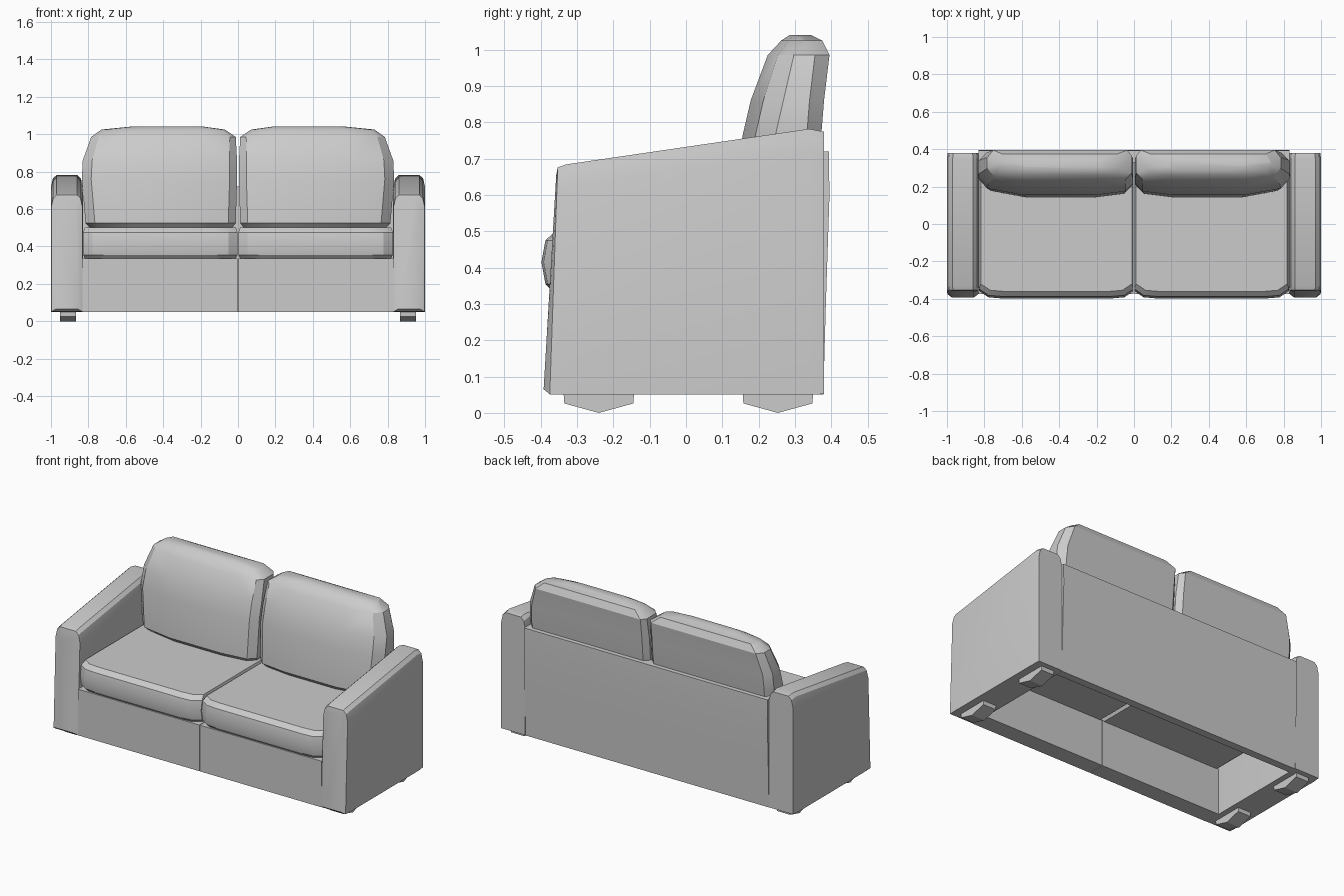
import bpy, bmesh, math

cube = bpy.data.objects.get("Cube")
if cube:
    bpy.data.objects.remove(cube, do_unlink=True)

fabric = bpy.data.materials.new("grey fabric")
fabric.use_nodes = True
grey = (0.6, 0.6, 0.6, 1)
fabric.diffuse_color = grey
fabric.node_tree.nodes["Principled BSDF"].inputs["Base Color"].default_value = grey


def loft(name, rings, angle=25):
    """Skin a list of equal-length point rings and cap both ends."""
    bm = bmesh.new()
    rows = [[bm.verts.new(p) for p in ring] for ring in rings]
    n = len(rows[0])
    for a, b in zip(rows, rows[1:]):
        for i in range(n):
            j = (i + 1) % n
            bm.faces.new((a[i], a[j], b[j], b[i]))
    bm.faces.new(rows[0])
    bm.faces.new(rows[-1])
    bmesh.ops.recalc_face_normals(bm, faces=bm.faces)
    mesh = bpy.data.meshes.new(name)
    bm.to_mesh(mesh)
    bm.free()
    mesh.materials.append(fabric)
    obj = bpy.data.objects.new(name, mesh)
    bpy.context.collection.objects.link(obj)
    bpy.ops.object.select_all(action='DESELECT')
    obj.select_set(True)
    bpy.context.view_layer.objects.active = obj
    bpy.ops.object.shade_smooth_by_angle(angle=math.radians(angle))
    return obj


def extrude_x(name, profile, x0, x1):
    """Sweep a (y, z) profile sideways."""
    return loft(name, [[(x, y, z) for y, z in profile] for x in (x0, x1)])


def arm_section(s, y, lean, top, inset):
    """Upright arm cross-section with a rounded top."""
    half, low = 0.085 - inset, 0.05 + inset * 0.6
    right = [(half, low), (half, top - 0.07), (half - 0.01, top - 0.025),
             (half - 0.03, top - 0.006)]
    pts = right + [(-x, z) for x, z in reversed(right)]
    return [(s * (0.915 + x), y + lean * (z - low) / (top - low), z) for x, z in pts]


def back_ring(s, z, x0, x1, yf, yb, k):
    """Plan of a back cushion: bowed front, softened corners scaled by k."""
    pts = [(x0, yb - 0.03), (x0, yf + 0.06 * k), (x0 + 0.04 * k, yf + 0.02 * k),
           (x0 + 0.2 * k, yf), (x1 - 0.24 * k, yf), (x1 - 0.05 * k, yf + 0.035 * k),
           (x1, yf + 0.09 * k), (x1, yb - 0.04), (x1 - 0.04 * k, yb), (x0 + 0.03 * k, yb)]
    return [(s * x, y, z) for x, y in pts]


def seat_ring(s, z, inset, front):
    """Plan of a seat cushion with clipped front corners."""
    x0, x1 = 0.002 + inset * 0.3, 0.828 - inset * 0.3
    pts = [(x0, 0.33), (x0, front + 0.04), (x0 + 0.05, front + 0.006),
           (x0 + 0.12, front), (x1 - 0.12, front), (x1 - 0.05, front + 0.006),
           (x1, front + 0.04), (x1, 0.33)]
    return [(s * x, y, z) for x, y in pts]


for s, side in ((1, "left"), (-1, "right")):
    # Sloping arm with a padded front
    loft(side + "_arm", [
        arm_section(s, -0.392, 0.035, 0.66, 0.025),
        arm_section(s, -0.375, 0.022, 0.682, 0.002),
        arm_section(s, -0.345, 0.015, 0.69, 0),
        arm_section(s, 0.34, 0, 0.788, 0),
        arm_section(s, 0.38, 0, 0.78, 0.003)], 30)

    # Seat cushion
    loft(side + "_seat_cushion", [
        seat_ring(s, 0.332, 0.04, -0.365), seat_ring(s, 0.355, 0, -0.387),
        seat_ring(s, 0.415, 0, -0.398), seat_ring(s, 0.475, 0, -0.387),
        seat_ring(s, 0.5, 0.03, -0.36)])

    # Back cushion
    loft(side + "_back_cushion", [
        back_ring(s, 0.5, 0.03, 0.79, 0.165, 0.33, 1),
        back_ring(s, 0.525, 0.012, 0.815, 0.142, 0.335, 1),
        back_ring(s, 0.76, 0.005, 0.835, 0.155, 0.372, 1),
        back_ring(s, 0.86, 0.005, 0.83, 0.178, 0.38, 1),
        back_ring(s, 0.985, 0.012, 0.785, 0.225, 0.395, 0.8),
        back_ring(s, 1.025, 0.07, 0.73, 0.262, 0.375, 0.6),
        back_ring(s, 1.04, 0.18, 0.58, 0.285, 0.345, 0.3)], 30)

    # Front panel half
    extrude_x(side + "_front_panel",
              [(-0.375, 0.05), (-0.375, 0.335), (-0.27, 0.335), (-0.27, 0.05)],
              s * 0.002, s * 0.832)

    # Feet, pointed underneath
    for y, end in ((-0.24, "front"), (0.253, "back")):
        extrude_x(f"{side}_{end}_foot",
                  [(y - 0.097, 0.055), (y - 0.095, 0.026), (y, 0),
                   (y + 0.095, 0.026), (y + 0.097, 0.055)], s * 0.865, s * 0.953)

# Back panel, slightly bowed outward
extrude_x("back_panel", [(0.33, 0.05), (0.33, 0.72), (0.393, 0.72), (0.395, 0.6),
                         (0.385, 0.3), (0.378, 0.05)], -0.832, 0.832)
